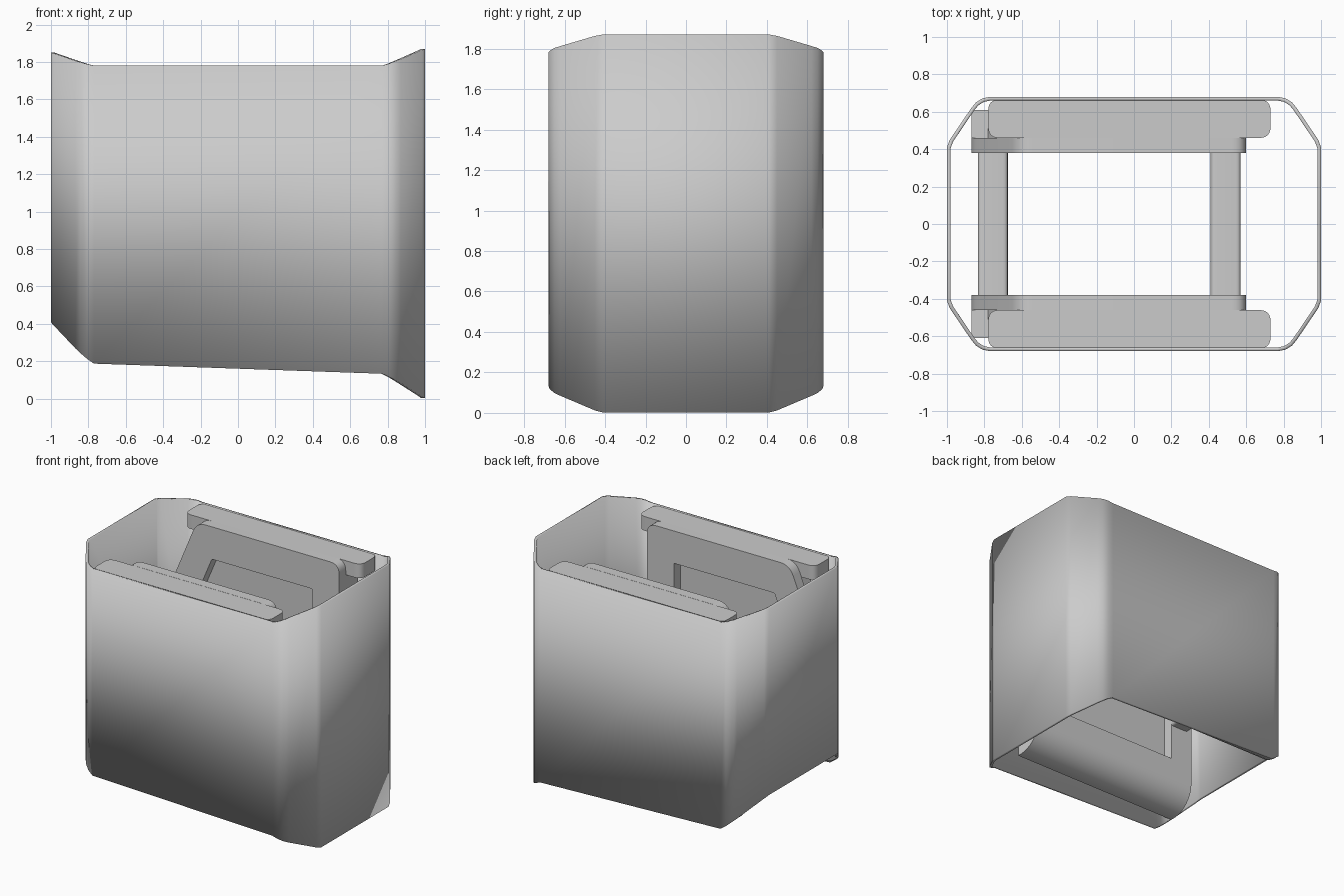
import bpy, bmesh, math
from mathutils import Vector

cube = bpy.data.objects.get("Cube")
if cube:
    bpy.data.objects.remove(cube)

grey = bpy.data.materials.new("light_grey")
grey.use_nodes = True
grey.diffuse_color = (0.6, 0.6, 0.6, 1)
grey.node_tree.nodes["Principled BSDF"].inputs["Base Color"].default_value = (0.6, 0.6, 0.6, 1)


def finish(name, bm):
    bmesh.ops.recalc_face_normals(bm, faces=bm.faces)
    mesh = bpy.data.meshes.new(name)
    bm.to_mesh(mesh)
    bm.free()
    mesh.materials.append(grey)
    ob = bpy.data.objects.new(name, mesh)
    bpy.context.collection.objects.link(ob)
    bpy.ops.object.select_all(action='DESELECT')
    ob.select_set(True)
    bpy.context.view_layer.objects.active = ob
    bpy.ops.object.shade_smooth_by_angle(angle=math.radians(32))
    return ob


def rounded(corners, steps=6):
    """Outline from (a, b, radius) corners, each rounded by a small curve."""
    out = []
    for i, (a, b, r) in enumerate(corners):
        p = Vector((a, b))
        if r == 0:
            out.append(p)
            continue
        p0 = p + (Vector(corners[i - 1][:2]) - p).normalized() * r
        p1 = p + (Vector(corners[(i + 1) % len(corners)][:2]) - p).normalized() * r
        for k in range(steps + 1):
            t = k / steps
            out.append(p0 * (1 - t) ** 2 + p * 2 * t * (1 - t) + p1 * t * t)
    return out


def prism(name, loops, place, lo, hi):
    """Extrude an outline, with optional holes, from lo to hi."""
    bm = bmesh.new()
    for loop in loops:
        vs = [bm.verts.new(place(p[0], p[1], lo)) for p in loop]
        for i, v in enumerate(vs):
            bm.edges.new((vs[i - 1], v))
    if len(loops) == 1:
        bm.faces.new(vs)
    else:
        bmesh.ops.triangle_fill(bm, use_beauty=True, edges=bm.edges[:])
    geo = bmesh.ops.extrude_face_region(bm, geom=bm.faces[:], use_keep_orig=True)
    moved = [g for g in geo["geom"] if isinstance(g, bmesh.types.BMVert)]
    step = Vector(place(0, 0, hi)) - Vector(place(0, 0, lo))
    bmesh.ops.translate(bm, verts=moved, vec=step)
    return finish(name, bm)


# Outer shell: eight-sided tube with shaped rims
def rim(x):
    t = max(0, (abs(x) - 0.77) / 0.23) ** 1.2
    slope = 0.16 - 0.035 * max(-0.8, min(0.8, x))
    if x > 0:
        return slope - 0.13 * t, 1.78 + 0.09 * t
    return slope + 0.22 * t, 1.78 + 0.07 * t


quarter = [(1, 0.41), (0.985, 0.45), (0.87, 0.62), (0.845, 0.65), (0.81, 0.672), (0.77, 0.68)]
outline = quarter + [(-x, y) for x, y in reversed(quarter)]
outline += [(-x, -y) for x, y in outline]
bm = bmesh.new()
rings = [[bm.verts.new((x, y, rim(x)[k])) for x, y in outline] for k in (0, 1)]
for i in range(len(outline)):
    bm.faces.new((rings[0][i - 1], rings[0][i], rings[1][i], rings[1][i - 1]))
shell = finish("outer_shell", bm)
wall = shell.modifiers.new("wall", 'SOLIDIFY')
wall.thickness = 0.02
wall.offset = -1
wall.use_even_offset = True

# Outlines of the inner parts
plate = rounded([(-0.87, 0.47, 0), (0.6, 0.47, 0), (0.6, 1.78, 0.08),
                 (-0.62, 1.78, 0.08), (-0.87, 1.18, 0.08)])
window = rounded([(-0.68, 0.62, 0.01), (0.37, 0.62, 0.01), (0.37, 1.53, 0.01),
                  (-0.49, 1.53, 0.01), (-0.68, 1.08, 0.02)], 2)
pod = [(-0.87, 0.47), (0.6, 0.47), (0.6, 1.7), (-0.6, 1.7), (-0.78, 1.2), (-0.87, 1.2)]
slab = rounded([(-0.78, 0.46, 0.06), (0.73, 0.46, 0.06), (0.73, 0.665, 0.06), (-0.78, 0.665, 0.06)])
roll = [(0.61, 0.47), (0.38, 0.47)]
for k in range(1, 9):
    a = math.pi / 2 * k / 8
    roll.append((0.58 - 0.2 * math.cos(a), 0.47 - 0.2 * math.sin(a)))
roll.append((0.61, 0.27))

for side, word in ((-1, "front"), (1, "back")):
    # Framed plate, body behind it, rolled lower edge and top slab
    def upright(a, b, d):
        return (a, side * d, b)

    def along_x(a, b, d):
        return (d, side * a, b)

    def flat(a, b, d):
        return (a, side * b, d)

    prism(word + "_window_plate", [plate, window], upright, 0.38, 0.46)
    prism(word + "_plate_backing", [pod], upright, 0.46, 0.61)
    prism(word + "_rolled_bottom", [roll], along_x, -0.87, 0.6)
    prism(word + "_top_slab", [slab], flat, 1.67, 1.779)

# Cross bars joining the two plates
for x, word in ((-0.755, "right"), (0.49, "left")):
    bar = rounded([(x - 0.08, 0.9, 0.025), (x + 0.08, 0.9, 0.025),
                   (x + 0.08, 1.15, 0.025), (x - 0.08, 1.15, 0.025)], 4)
    prism(word + "_cross_bar", [bar], lambda a, b, d: (a, d, b), -0.38, 0.38)
